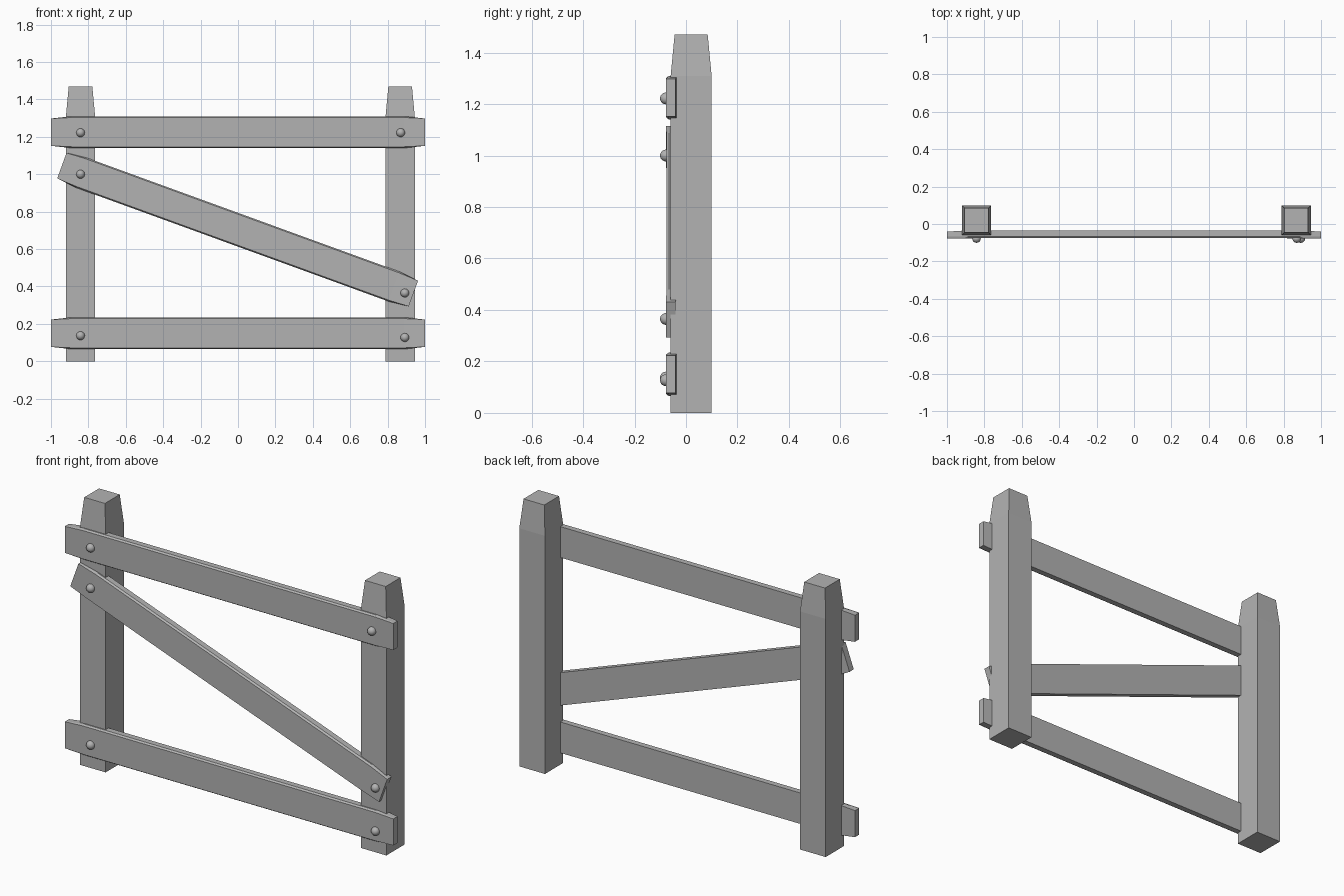
import bpy, bmesh, math

if "Cube" in bpy.data.objects:
    bpy.data.objects.remove(bpy.data.objects["Cube"])

grey = bpy.data.materials.new("plain grey")
grey.diffuse_color = (0.45, 0.45, 0.45, 1)
grey.use_nodes = True
grey.node_tree.nodes["Principled BSDF"].inputs["Base Color"].default_value = grey.diffuse_color


def loft(name, rings):
    """Skin a list of equal-sized point rings and cap both ends."""
    bm = bmesh.new()
    vs = [[bm.verts.new(p) for p in r] for r in rings]
    n = len(vs[0])
    for a, b in zip(vs, vs[1:]):
        for i in range(n):
            j = (i + 1) % n
            bm.faces.new((a[i], a[j], b[j], b[i]))
    bm.faces.new(vs[0])
    bm.faces.new(vs[-1])
    bmesh.ops.recalc_face_normals(bm, faces=bm.faces)
    me = bpy.data.meshes.new(name)
    bm.to_mesh(me)
    bm.free()
    me.materials.append(grey)
    ob = bpy.data.objects.new(name, me)
    bpy.context.collection.objects.link(ob)
    return ob


# Posts: square, with tapered flat tops
def post(name, x):
    rings = []
    for z, h in ((0, 0.078), (1.31, 0.078), (1.47, 0.063)):
        rings.append([(x + sx * h, 0.02 + sy * h * 1.02, z)
                      for sx, sy in ((-1, -1), (1, -1), (1, 1), (-1, 1))])
    loft(name, rings)


post("left_post", -0.842)
post("right_post", 0.867)


# Planks: slightly narrower at the ends, softened front edges in the middle
def plank(name, x, z, angle=0.0):
    rings = []
    for px, front, back in ((-1, 0.073, 0.073), (-0.89, 0.078, 0.085),
                            (0.89, 0.078, 0.085), (1, 0.073, 0.073)):
        end = abs(px) == 1
        yf, yb = (-0.078, -0.041) if end else (-0.076, -0.034)
        ym = yf + 0.010
        rings.append([(px, yf, -front), (px, ym, -back), (px, yb, -back),
                      (px, yb, back), (px, ym, back), (px, yf, front)])
    ob = loft(name, rings)
    ob.location = (x, 0, z)
    ob.rotation_euler = (0, angle, 0)


plank("top_rail", 0, 1.225)
plank("bottom_rail", 0, 0.15)
plank("diagonal_brace", -0.002, 0.704, math.radians(20))

# Round nail heads
nails = ((-0.842, 1.222), (0.87, 1.222), (-0.842, 1.0),
         (0.892, 0.365), (-0.842, 0.137), (0.892, 0.127))
for i, (x, z) in enumerate(nails):
    bpy.ops.mesh.primitive_uv_sphere_add(segments=16, ring_count=10, radius=0.023,
                                         location=(x, -0.078, z))
    nail = bpy.context.object
    nail.name = f"nail_{i + 1}"
    nail.data.materials.append(grey)
    bpy.ops.object.shade_smooth()
